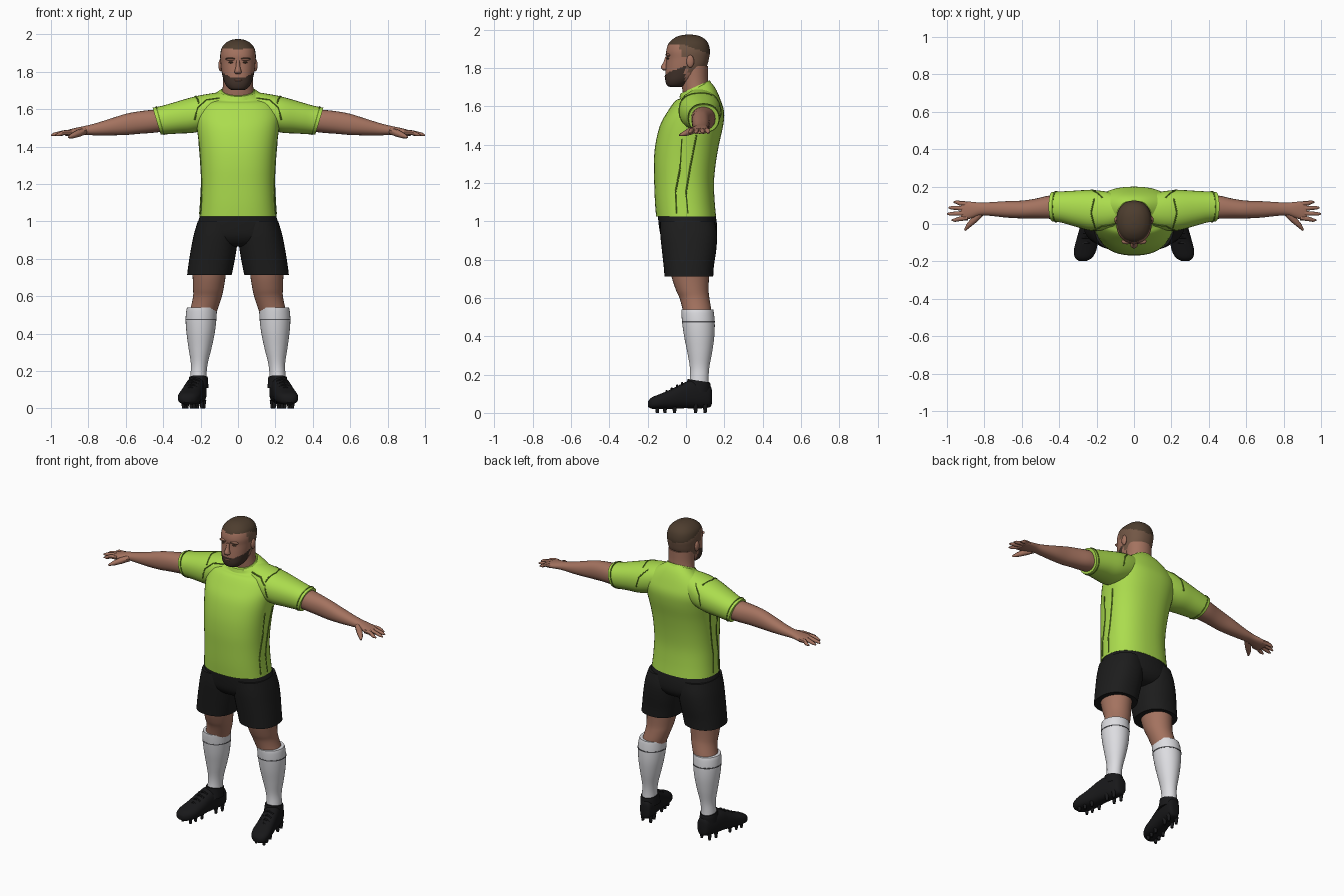
import bpy, bmesh, math
from mathutils import Vector
from mathutils.bvhtree import BVHTree


def material(name, rgb):
    m = bpy.data.materials.new(name)
    m.diffuse_color = (*rgb, 1)
    return m


SHIRT = material("lime shirt", (0.41, 0.72, 0.075))
SEAM = material("dark green seam", (0.13, 0.26, 0.02))
SKIN = material("skin", (0.37, 0.17, 0.115))
HAIR = material("brown hair", (0.075, 0.047, 0.028))
FADE = material("short shaved hair", (0.17, 0.095, 0.06))
BEARD = material("dark beard", (0.055, 0.033, 0.024))
BLACK = material("black shorts", (0.012, 0.012, 0.012))
BOOT = material("black boot", (0.009, 0.009, 0.01))
SOCK = material("white sock", (0.72, 0.72, 0.75))
GREY = material("grey sock line", (0.1, 0.1, 0.11))


def skin(name, rings, mats, mirror=False, rule=None):
    """Bridge closed rings into a capped solid."""
    bm = bmesh.new()
    rows = [[bm.verts.new(p) for p in r] for r in rings]
    n = len(rows[0])
    for a, b in zip(rows, rows[1:]):
        for i in range(n):
            bm.faces.new((a[i], a[(i + 1) % n], b[(i + 1) % n], b[i]))
    bm.faces.new(rows[0])
    bm.faces.new(rows[-1])
    bmesh.ops.recalc_face_normals(bm, faces=bm.faces)
    if rule:
        for f in bm.faces:
            f.material_index = rule(f.calc_center_median())
    me = bpy.data.meshes.new(name)
    bm.to_mesh(me)
    bm.free()
    for m in mats:
        me.materials.append(m)
    ob = bpy.data.objects.new(name, me)
    bpy.context.collection.objects.link(ob)
    if mirror:
        mod = ob.modifiers.new("mirror", 'MIRROR')
        mod.use_clip = False
        mod.use_mirror_merge = False
    return ob


def loft(name, axis, rows, mats, mirror=False, power=2.0, sides=32, steps=4, rule=None):
    """Rows are (t, a0, a1, b0, b1[, slope]) boxes along an axis, smoothly interpolated."""
    rows = [tuple(r) + (0,) * (6 - len(r)) for r in rows]
    pts = [rows[0]] + rows + [rows[-1]]
    fine = []
    for k in range(1, len(pts) - 2):
        for s in range(steps):
            u = s / steps
            fine.append([0.5 * (2 * q + (r - p) * u + (2 * p - 5 * q + 4 * r - w) * u * u
                                + (3 * q - p - 3 * r + w) * u ** 3)
                         for p, q, r, w in zip(*pts[k - 1:k + 3])])
    fine.append(rows[-1])
    rings = []
    for t, a0, a1, b0, b1, slope in fine:
        ring = []
        for i in range(sides):
            g = 2 * math.pi * i / sides
            c, s = math.cos(g), math.sin(g)
            a = (a0 + a1) / 2 + (a1 - a0) / 2 * math.copysign(abs(c) ** (2 / power), c)
            h = (b1 - b0) / 2 * math.copysign(abs(s) ** (2 / power), s)
            tt, b = t + slope * h, (b0 + b1) / 2 + h
            ring.append({'x': (tt, a, b), 'y': (a, tt, b), 'z': (a, b, tt)}[axis])
        rings.append(ring)
    return skin(name, rings, mats, mirror, rule)


def tube(name, pts, radii, mat, mirror=True, sides=8):
    """Round tube through points with varying radius."""
    pts = [Vector(p) for p in pts]
    rings = []
    for i, p in enumerate(pts):
        d = (pts[min(i + 1, len(pts) - 1)] - pts[max(i - 1, 0)]).normalized()
        u = d.cross(Vector((0.31, 0.17, 0.93))).normalized()
        v = d.cross(u)
        rings.append([p + radii[i] * (u * math.cos(g) + v * math.sin(g))
                      for g in (2 * math.pi * k / sides for k in range(sides))])
    return skin(name, rings, [mat], mirror)


def blob(name, c, r, mat, mirror=False):
    """Ellipsoid detail."""
    rows = []
    for k in range(9):
        g = math.pi * (0.02 + 0.96 * k / 8)
        s = math.sin(g)
        rows.append((c[2] - r[2] * math.cos(g), c[0] - r[0] * s, c[0] + r[0] * s,
                     c[1] - r[1] * s, c[1] + r[1] * s))
    return loft(name, 'z', rows, [mat], mirror, sides=16, steps=1)


def sym(rows):
    return [(r[0], -r[1], r[1], *r[2:]) for r in rows]


# Shirt body and sleeves
shirt = loft("shirt_body", 'z', sym([
    (1.025, .206, -.156, .157), (1.1, .2, -.162, .15), (1.2, .196, -.166, .146),
    (1.3, .199, -.168, .155), (1.4, .207, -.16, .172), (1.5, .22, -.136, .194),
    (1.57, .225, -.098, .199), (1.63, .2, -.055, .182), (1.67, .135, -.03, .152, .3),
    (1.695, .088, -.028, .125, .45)]), [SHIRT], power=2.35, sides=48)
sleeve = loft("sleeve", 'x', [
    (.06, .0, .15, 1.54, 1.695), (.14, -.03, .172, 1.5, 1.685), (.23, -.035, .182, 1.475, 1.668),
    (.32, -.012, .178, 1.47, 1.64, .1), (.39, .008, .174, 1.466, 1.618, .2),
    (.435, .014, .172, 1.464, 1.608, .3)], [SHIRT], True, power=2.2)
loft("sleeve_cuff_line", 'x', [(.413, .009, .176, 1.462, 1.616, .28),
                               (.420, .009, .176, 1.462, 1.615, .28)],
     [SEAM], True, power=2.2, steps=1)

# Seams laid on the shirt surface
trees = [BVHTree.FromPolygons([v.co for v in o.data.vertices],
                              [p.vertices[:] for p in o.data.polygons]) for o in (shirt, sleeve)]


def seam(name, pts, direction):
    d, path = Vector(direction), []
    for p, q in zip(pts, pts[1:]):
        for k in range(6):
            start = Vector(p).lerp(Vector(q), k / 6) - d
            hits = [h for h in (t.ray_cast(start, d) for t in trees[:1 if d.x else 2]) if h[0]]
            if hits:
                path.append(min(hits, key=lambda h: h[3])[0])
    tube(name, path, [.004] * len(path), SEAM, sides=6)


seam("side_seam_front", [(0, -.05, 1.04), (0, -.055, 1.15), (0, -.03, 1.28), (0, -.02, 1.46)], (-1, 0, 0))
seam("side_seam_back", [(0, .01, 1.04), (0, 0, 1.15), (0, .025, 1.3), (0, .06, 1.48)], (-1, 0, 0))
seam("shoulder_seam_front", [(.1, 0, 1.66), (.17, 0, 1.65), (.215, 0, 1.61), (.235, 0, 1.53)], (0, 1, 0))
seam("shoulder_seam_back", [(.17, 0, 1.66), (.215, 0, 1.61), (.235, 0, 1.53)], (0, -1, 0))
seam("shoulder_seam_top", [(.21, -.02, 1.6), (.23, .06, 1.6), (.21, .15, 1.6)], (0, 0, -1))
loft("collar", 'z', sym([(1.683, .098, -.035, .133, .45), (1.702, .087, -.028, .124, .45)]),
     [SHIRT], steps=1)

# Arms, palms, fingers and thumbs
loft("arm", 'x', [
    (.36, .03, .155, 1.485, 1.6), (.45, .028, .152, 1.474, 1.597), (.53, .03, .135, 1.468, 1.588),
    (.6, .03, .125, 1.462, 1.575), (.68, .034, .122, 1.46, 1.55), (.76, .043, .117, 1.46, 1.525),
    (.82, .046, .114, 1.462, 1.51), (.86, .034, .118, 1.46, 1.502), (.9, .022, .121, 1.457, 1.492),
    (.925, .024, .119, 1.458, 1.484)], [SKIN], True, power=2.2, sides=24)
for label, y, tip, spread in (("index", .033, .975, -.012), ("middle", .058, 1.0, -.004),
                              ("ring", .083, .992, .004), ("little", .107, .965, .01)):
    tube(label + "_finger", [(.89, y, 1.476), (.93, y + spread * .4, 1.475),
                             (tip - .018, y + spread, 1.465), (tip, y + spread, 1.46)],
         [.014, .0125, .01, .004], SKIN)
tube("thumb", [(.82, .055, 1.482), (.855, .022, 1.47), (.885, -.008, 1.457), (.905, -.034, 1.449)],
     [.018, .019, .014, .005], SKIN)

# Neck and head, with hair and beard by height and depth
loft("neck", 'z', sym([(1.6, .1, 0, .13), (1.68, .086, -.018, .122), (1.74, .08, -.025, .115),
                       (1.81, .08, -.03, .115)]), [SKIN])


def head_colour(c):
    if c.z > 1.925 - .36 * max(0, c.y + .02) - .35 * max(0, -c.y - .08):
        return 1
    if c.y > .005 and c.z > 1.775 or c.z > 1.86 and c.y > -.03 and abs(c.x) > .07:
        return 2
    if c.y < -.005 and c.z < 1.772 + .5 * max(0, abs(c.x) - .04) + .25 * max(0, c.y + .06):
        return 3
    return 0


loft("head", 'z', sym([
    (1.702, .03, -.085, -.02), (1.71, .05, -.1, .0), (1.735, .069, -.108, .04),
    (1.77, .081, -.108, .08), (1.81, .089, -.105, .108), (1.85, .093, -.102, .12),
    (1.89, .095, -.103, .125), (1.93, .086, -.09, .115), (1.956, .063, -.062, .092),
    (1.97, .035, -.03, .06), (1.975, .008, .005, .025)]),
    [SKIN, HAIR, FADE, BEARD], power=2.25, sides=48, steps=6, rule=head_colour)
loft("nose", 'z', sym([(1.788, .012, -.118, -.09), (1.797, .02, -.129, -.09),
                       (1.81, .016, -.13, -.09), (1.83, .011, -.118, -.09),
                       (1.86, .009, -.108, -.09)]), [SKIN], sides=16)
blob("brow", (.037, -.093, 1.868), (.03, .014, .009), SKIN, True)
blob("eyebrow", (.038, -.098, 1.87), (.026, .0105, .004), FADE, True)
blob("eye", (.036, -.093, 1.85), (.016, .008, .005), HAIR, True)
blob("lips", (0, -.103, 1.755), (.024, .009, .006), SKIN)
blob("ear", (.094, .022, 1.835), (.011, .02, .033), SKIN, True)

# Shorts
loft("shorts_hips", 'z', sym([
    (1.045, .198, -.148, .152), (.98, .219, -.142, .162), (.92, .225, -.13, .158),
    (.88, .16, -.1, .13), (.865, .08, -.06, .09)]), [BLACK], power=2.3)
loft("shorts_leg", 'z', [
    (1.0, .01, .215, -.135, .15), (.93, .0, .236, -.134, .162), (.85, .008, .252, -.126, .158),
    (.77, .022, .265, -.117, .146), (.712, .034, .272, -.112, .142, 0)],
    [BLACK], True, power=2.3)

# Bare legs, socks and sock lines
loft("leg", 'z', [
    (.8, .06, .25, -.09, .125), (.71, .066, .243, -.075, .12), (.64, .077, .24, -.052, .118),
    (.6, .086, .24, -.034, .122), (.55, .102, .25, -.02, .13), (.5, .12, .265, -.01, .135)],
    [SKIN], True)
loft("sock", 'z', [
    (.54, .112, .272, -.024, .142), (.52, .113, .277, -.024, .146), (.47, .116, .28, -.02, .15),
    (.4, .125, .275, -.01, .148), (.32, .142, .264, .006, .137), (.24, .162, .252, .02, .122),
    (.18, .168, .254, .02, .118), (.12, .165, .258, .01, .12)], [SOCK], True)
loft("sock_line", 'z', [(.473, .114, .282, -.022, .152), (.479, .114, .282, -.022, .152)],
     [GREY], True, steps=1)


# Boots turned slightly outward, with laces and studs
def foot_x(y):
    return .211 + (.1 - y) * .21


loft("boot", 'y', [(y, foot_x(y) - w, foot_x(y) + w, z0, z1) for y, w, z0, z1 in (
    (.135, .018, .05, .12), (.125, .036, .03, .143), (.08, .047, .024, .158), (.03, .052, .024, .17),
    (-.02, .054, .024, .153), (-.08, .058, .02, .122), (-.14, .06, .02, .097),
    (-.18, .046, .022, .08), (-.198, .02, .032, .06))], [BOOT], True, power=2.5)
loft("boot_collar", 'z', [(.11, .158, .266, -.01, .128), (.145, .16, .264, .002, .128),
                          (.168, .162, .261, .008, .124, -.15)], [BOOT], True)
for k in range(4):
    y = -.02 - .027 * k
    z = .157 - .0145 * k
    tube("boot_lace", [(foot_x(y) + s * .03, y, z - abs(s) * .012) for s in (-1, -.5, 0, .5, 1)],
         [.006] * 5, BOOT, sides=6)
for y in (.1, .05, -.06, -.11, -.15):
    for s in (-.028, .028):
        x = foot_x(y) + s
        tube("boot_stud", [(x, y, .045), (x, y, 0)], [.014, .008], BOOT)

# Smooth shading with sharp rims kept
bpy.ops.object.select_all(action='SELECT')
bpy.context.view_layer.objects.active = shirt
bpy.ops.object.shade_smooth_by_angle(angle=math.radians(45))
